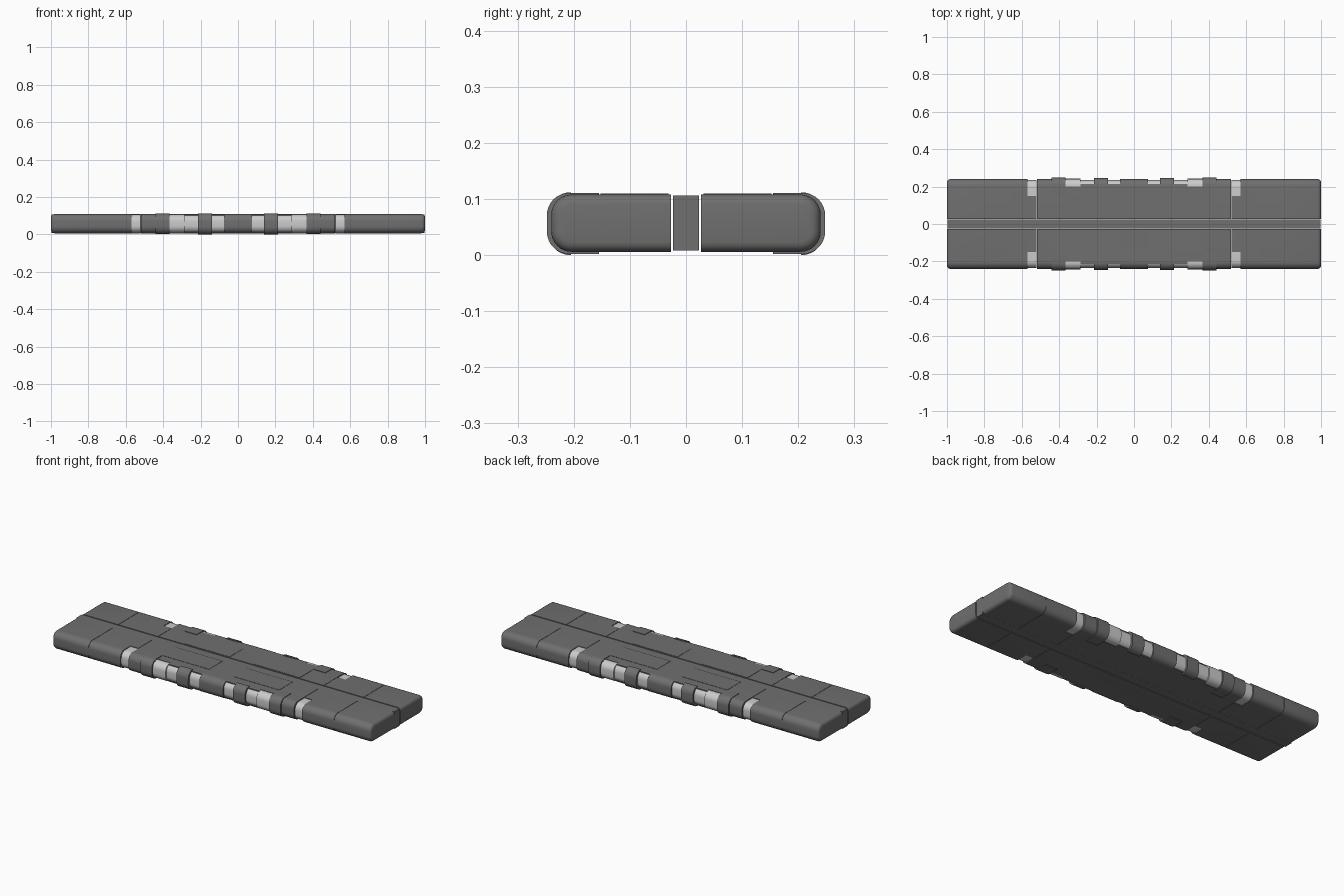
import bpy, bmesh, math

if "Cube" in bpy.data.objects:
    bpy.data.objects.remove(bpy.data.objects["Cube"])

def material(name, v):
    m = bpy.data.materials.new(name)
    m.diffuse_color = (v, v, v, 1)
    m.use_nodes = True
    m.node_tree.nodes["Principled BSDF"].inputs["Base Color"].default_value = m.diffuse_color
    return m

DARK = material("dark_grey", 0.16)
LIGHT = material("light_grey", 0.55)

def finish(bm, name, mat):
    bmesh.ops.recalc_face_normals(bm, faces=bm.faces)
    me = bpy.data.meshes.new(name)
    bm.to_mesh(me)
    bm.free()
    me.materials.append(mat)
    ob = bpy.data.objects.new(name, me)
    bpy.context.collection.objects.link(ob)
    return ob

def rail(name, x, y, z, r, mat, end=0.0, flip_x=True, flip_y=True, cuts=()):
    """Profile in y-z with rounded outer corners, extruded in x, notched, then mirrored."""
    (x0, x1), (y0, y1), (z0, z1) = x, y, z
    pts = [(y0, z1), (y0, z0)]
    if r > 0:
        for cz, a0 in ((z0 + r, -90), (z1 - r, 0)):
            for i in range(9):
                a = math.radians(a0 + i * 90 / 8)
                pts.append((y1 - r + r * math.cos(a), cz + r * math.sin(a)))
    else:
        pts += [(y1, z0), (y1, z1)]
    bm = bmesh.new()
    face = bm.faces.new([bm.verts.new((x0, a, b)) for a, b in pts])
    ext = bmesh.ops.extrude_face_region(bm, geom=[face])
    bmesh.ops.translate(bm, vec=(x1 - x0, 0, 0),
                        verts=[v for v in ext["geom"] if isinstance(v, bmesh.types.BMVert)])
    if end:
        edges = [e for e in bm.edges
                 if all(abs(v.co.x - x1) < 1e-5 for v in e.verts)
                 and not all(abs(v.co.y - y0) < 1e-5 for v in e.verts)]
        bmesh.ops.bevel(bm, geom=edges, offset=end, segments=4, profile=0.5, affect='EDGES')
    ob = finish(bm, name, mat)
    bpy.context.view_layer.objects.active = ob
    ob.select_set(True)
    for cx0, cx1, cy in cuts:
        bpy.ops.mesh.primitive_cube_add(size=1, location=((cx0 + cx1) / 2, cy + 0.1, 0.05))
        cutter = bpy.context.object
        cutter.scale = (cx1 - cx0, 0.2, 0.4)
        bpy.context.view_layer.objects.active = ob
        mod = ob.modifiers.new("notch", 'BOOLEAN')
        mod.operation, mod.object, mod.solver = 'DIFFERENCE', cutter, 'EXACT'
        bpy.ops.object.modifier_apply(modifier=mod.name)
        bpy.data.objects.remove(cutter)
    if flip_x or flip_y:
        mod = ob.modifiers.new("mirror", 'MIRROR')
        mod.use_axis = (flip_x, flip_y, False)
        mod.use_mirror_merge = False
    bpy.ops.object.select_all(action='DESELECT')
    ob.select_set(True)
    bpy.context.view_layer.objects.active = ob
    bpy.ops.object.shade_smooth_by_angle(angle=math.radians(35))
    return ob

Z, Y, R = (0.006, 0.108), (0.0265, 0.24), 0.036

# Main body sections, split by narrow seams
rail("end_section", (0.771, 1.0), Y, Z, R, DARK, end=0.018)
rail("shoulder_section", (0.521, 0.769), Y, Z, R, DARK, cuts=[(0.5, 0.57, 0.15)])
notches = []
for s in (1, -1):
    for a, b, d in ((0.285, 0.365, 0.20), (0.21, 0.285, 0.215), (0.075, 0.145, 0.215)):
        notches.append((min(s * a, s * b), max(s * a, s * b), d))
rail("middle_section", (-0.519, 0.519), Y, Z, R, DARK, flip_x=False, cuts=notches)

# Centre strip running the whole length
rail("centre_strip", (-0.997, 0.997), (-0.0235, 0.0235), (0.008, 0.106), 0, DARK,
     flip_x=False, flip_y=False)

# Thin panels on the top face
rail("top_panel", (0.075, 0.365), (0.031, 0.152), (0.100, 0.1095), 0, DARK)

# Light inserts filling the notches
rail("shoulder_insert", (0.522, 0.569), (0.15, 0.234), (0.009, 0.105), R, LIGHT)
rail("outer_insert", (0.285, 0.365), (0.20, 0.242), (0.008, 0.106), R, LIGHT)
rail("middle_insert", (0.21, 0.285), (0.19, 0.234), (0.009, 0.105), R, LIGHT)
rail("inner_insert", (0.075, 0.145), (0.19, 0.234), (0.009, 0.105), R, LIGHT)

# Dark clips wrapped around the long edges
rail("wide_clip", (0.367, 0.44), (0.155, 0.248), (0.002, 0.111), 0.04, DARK)
rail("narrow_clip", (0.14, 0.215), (0.205, 0.246), (0.0, 0.112), 0.04, DARK)
